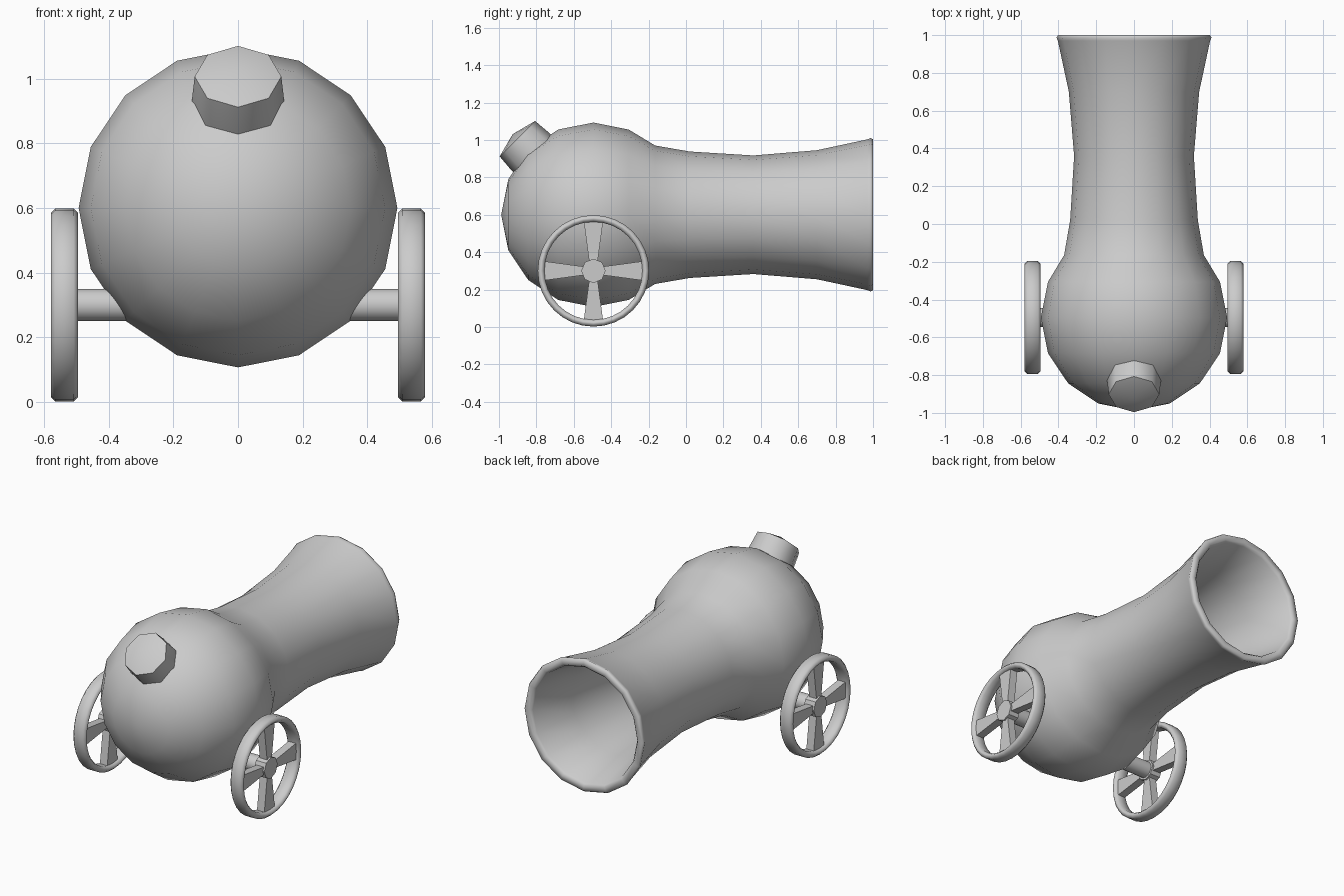
import bpy, bmesh, math
from mathutils import Matrix, Vector

if "Cube" in bpy.data.objects:
    bpy.data.objects.remove(bpy.data.objects["Cube"])


def finish(name, bm, matrix, angle):
    bmesh.ops.remove_doubles(bm, verts=bm.verts, dist=1e-5)
    bmesh.ops.recalc_face_normals(bm, faces=bm.faces)
    bm.transform(matrix)
    mesh = bpy.data.meshes.new(name)
    bm.to_mesh(mesh)
    bm.free()
    ob = bpy.data.objects.new(name, mesh)
    bpy.context.collection.objects.link(ob)
    bpy.ops.object.select_all(action='DESELECT')
    ob.select_set(True)
    bpy.context.view_layer.objects.active = ob
    bpy.ops.object.shade_smooth_by_angle(angle=math.radians(angle))
    return ob


def lathe(name, profile, sides, centre, axis, angle, closed=False):
    """Revolve (radius, distance along axis) points around an axis."""
    bm = bmesh.new()
    rings = []
    for r, h in profile:
        rings.append([bm.verts.new((r * math.cos(2 * math.pi * i / sides),
                                    r * math.sin(2 * math.pi * i / sides), h))
                      for i in range(sides)])
    if closed:
        rings.append(rings[0])
    for a, b in zip(rings, rings[1:]):
        for i in range(sides):
            j = (i + 1) % sides
            bm.faces.new((a[i], a[j], b[j], b[i]))
    rot = Vector(axis).to_track_quat('Z', 'Y').to_matrix().to_4x4()
    return finish(name, bm, Matrix.Translation(centre) @ rot, angle)


# Barrel: round chamber and flared neck, hollow through the muzzle
R = 0.493
outer = [(R * math.sin(math.radians(a)), -0.495 - R * math.cos(math.radians(a)))
         for a in (0, 22.5, 45, 67.5, 90, 112.5)]
outer += [(0.37, -0.165), (0.338, 0.02), (0.317, 0.36), (0.345, 0.70)]
rim = [(0.403, 0.97), (0.41, 0.987), (0.403, 1.0), (0.37, 1.0), (0.357, 0.985)]
inner = [(max(r - 0.05, 0), y + (0.05 if r < 0.01 else 0.02 if y < -0.6 else 0))
         for r, y in reversed(outer)]
lathe("barrel", outer + rim + inner, 16, (0, 0, 0.6), (0, 1, 0), 75)

# Fuse knob: octagonal stub leaning back at 45 degrees
lathe("fuse_knob", [(0, 0.40), (0.142, 0.40), (0.142, 0.48), (0.134, 0.575), (0, 0.61)],
      8, (0, -0.495, 0.6), (0, -1, 1), 50)

# Axle
lathe("axle", [(0, -0.52), (0.05, -0.52), (0.05, 0.52), (0, 0.52)],
      16, (0, -0.495, 0.3), (1, 0, 0), 40)

# Wheels: bevelled rim, hub and four flared spokes on each side
for side, sx in (("left", -1), ("right", 1)):
    c = (sx * 0.537, -0.495, 0.3)
    w, b = 0.042, 0.013
    lathe(side + "_wheel_rim",
          [(0.298 - b, -w), (0.298, -w + b), (0.298, w - b), (0.298 - b, w),
           (0.262 + b, w), (0.262, w - b), (0.262, -w + b), (0.262 + b, -w)],
          32, c, (sx, 0, 0), 50, closed=True)
    lathe(side + "_wheel_hub", [(0, -0.035), (0.065, -0.035), (0.065, 0.035), (0, 0.035)],
          8, c, (sx, 0, 0), 30)
    bm = bmesh.new()
    for k in range(4):
        made = bmesh.ops.create_cube(bm, size=1)["verts"]
        for v in made:
            far = v.co.z > 0
            v.co = (v.co.x * 0.05, v.co.y * (0.105 if far else 0.04), 0.272 if far else 0.03)
        bmesh.ops.rotate(bm, verts=made, cent=(0, 0, 0),
                         matrix=Matrix.Rotation(k * math.pi / 2, 3, 'X'))
    finish(side + "_wheel_spokes", bm, Matrix.Translation(c), 30)
